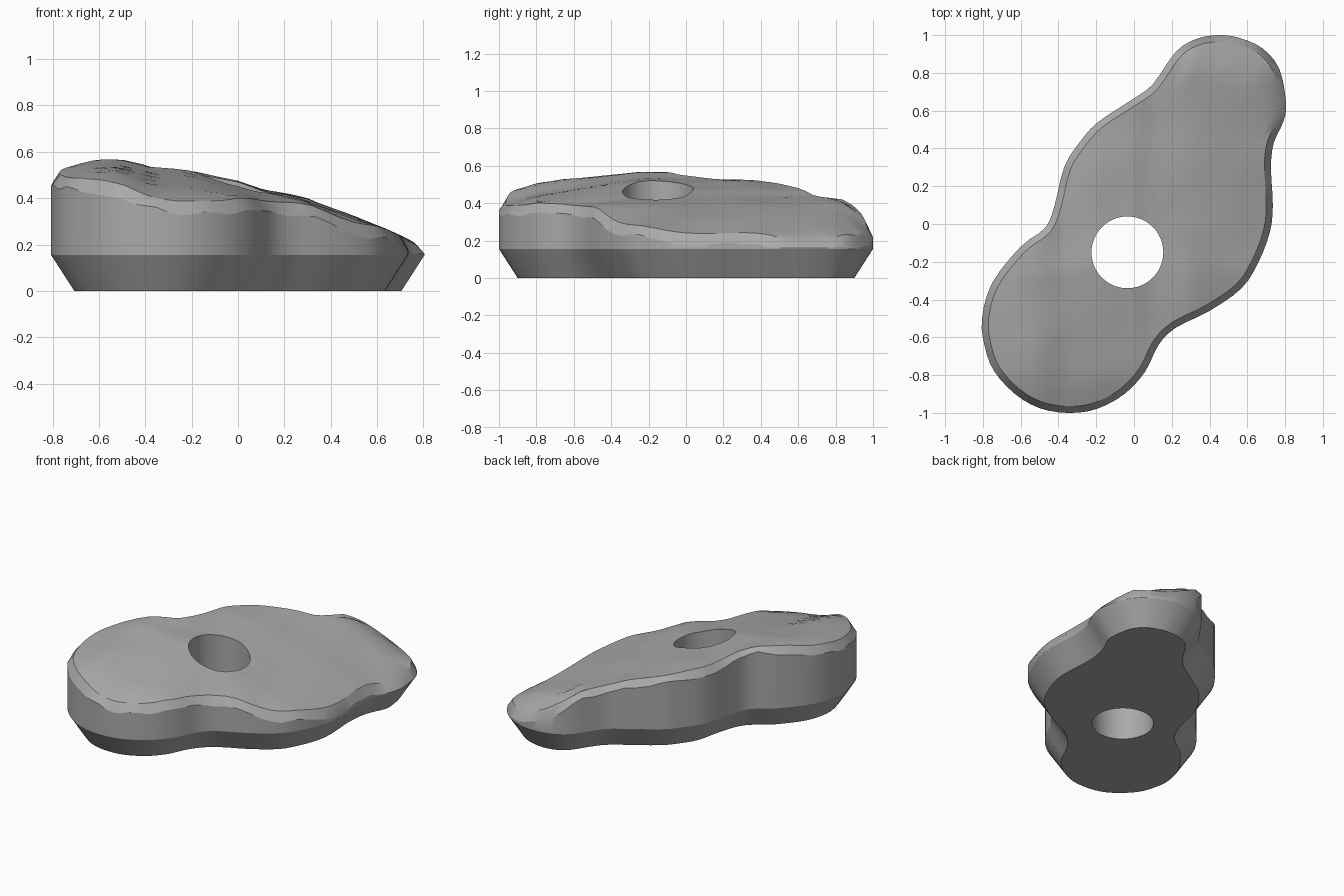
import bpy, bmesh
from math import hypot
from mathutils import Vector, noise

cube = bpy.data.objects.get("Cube")
if cube:
    bpy.data.objects.remove(cube, do_unlink=True)

HOLE_CENTRE, HOLE_RADIUS = Vector((-.035, -.15)), .19
RIM_Z, BASE_INSET = .155, .1
SUBDIVISIONS = 3

# Plan outline, anticlockwise from the front
OUTLINE = [(-.35, -1), (-.2, -.98), (-.05, -.9), (.06, -.78), (.13, -.64), (.22, -.55),
           (.4, -.46), (.57, -.34), (.66, -.2), (.72, -.04), (.735, .1), (.725, .3),
           (.74, .43), (.79, .54), (.805, .64), (.77, .82), (.68, .93), (.56, .985),
           (.45, 1), (.33, .98), (.22, .91), (.1, .74), (0, .665), (-.19, .54),
           (-.29, .43), (-.37, .3), (-.42, .1), (-.47, -.02), (-.6, -.12), (-.75, -.31),
           (-.805, -.5), (-.79, -.65), (-.74, -.78), (-.63, -.9), (-.5, -.975)]
# Height of the sloping top along x, and how much it drops along y
TOP_ALONG_X = [(-.81, .53), (-.6, .575), (-.5, .57), (-.38, .53), (-.2, .51), (0, .47),
               (.1, .435), (.3, .395), (.5, .315), (.7, .24), (.81, .18)]
DROP_ALONG_Y = [(-1, .14), (-.9, .1), (-.8, .07), (-.5, .03), (-.25, 0), (.85, 0), (1, .08)]


def sample(table, t):
    """Read a piecewise linear table."""
    if t <= table[0][0]:
        return table[0][1]
    for (a, va), (b, vb) in zip(table, table[1:]):
        if t <= b:
            return va + (vb - va) * (t - a) / (b - a)
    return table[-1][1]


def smooth_loop(points):
    """Closed Catmull-Rom curve through the points."""
    pts, result = [Vector(p) for p in points], []
    n = len(pts)
    for i in range(n):
        a, b, c, d = (pts[(i + k) % n] for k in (-1, 0, 1, 2))
        for k in range(SUBDIVISIONS):
            t = k / SUBDIVISIONS
            result.append(.5 * (2 * b + (c - a) * t + (2 * a - 5 * b + 4 * c - d) * t * t
                                + (3 * b - a - 3 * c + d) * t ** 3))
    return result


def inset_loop(loop, distance):
    """Move each point inwards along its normal."""
    result = []
    for i, p in enumerate(loop):
        along = (loop[(i + 1) % len(loop)] - loop[i - 1]).normalized()
        result.append(p + Vector((-along.y, along.x)) * distance)
    return result


def top_height(p):
    bumps = noise.noise(Vector((p.x * 4, p.y * 4, .5))) * .012
    return max(RIM_Z + .005, sample(TOP_ALONG_X, p.x) - sample(DROP_ALONG_Y, p.y) + bumps)


def chipped_height(p):
    chip = .045 + .03 * noise.noise(Vector((p.x * 7, p.y * 7, 2)))
    return max(RIM_Z + .005, top_height(p) - chip)


bm = bmesh.new()


def add_ring(loop, height):
    return [bm.verts.new((p.x, p.y, height(p))) for p in loop]


rim = smooth_loop(OUTLINE)
shoulder = inset_loop(rim, .035)
base = inset_loop(rim, BASE_INSET)
hole = [HOLE_CENTRE + (p - HOLE_CENTRE).normalized() * HOLE_RADIUS for p in rim]

# Tapered base, wall, chipped edge, uneven top and the hole through the middle
rings = [add_ring(base, lambda p: 0), add_ring(rim, lambda p: RIM_Z),
         add_ring(rim, chipped_height), add_ring(shoulder, top_height)]
STEPS = 9
for k in range(1, STEPS + 1):
    rings.append(add_ring([s.lerp(h, k / STEPS) for s, h in zip(shoulder, hole)], top_height))
rings.append(add_ring(hole, lambda p: 0))

# Bridge each ring to the next, closing from the hole back to the base
for lower, upper in zip(rings, rings[1:] + rings[:1]):
    for i in range(len(lower)):
        j = (i + 1) % len(lower)
        bm.faces.new((lower[i], lower[j], upper[j], upper[i]))
bmesh.ops.recalc_face_normals(bm, faces=bm.faces)

mesh = bpy.data.meshes.new("stone_slab")
bm.to_mesh(mesh)
bm.free()
slab = bpy.data.objects.new("stone_slab", mesh)
bpy.context.collection.objects.link(slab)

# Plain grey stone
grey = (.4, .4, .4, 1)
stone = bpy.data.materials.new("grey_stone")
stone.use_nodes = True
stone.diffuse_color = grey
stone.node_tree.nodes["Principled BSDF"].inputs["Base Color"].default_value = grey
mesh.materials.append(stone)

bpy.context.view_layer.objects.active = slab
slab.select_set(True)
bpy.ops.object.shade_smooth_by_angle(angle=.5)
